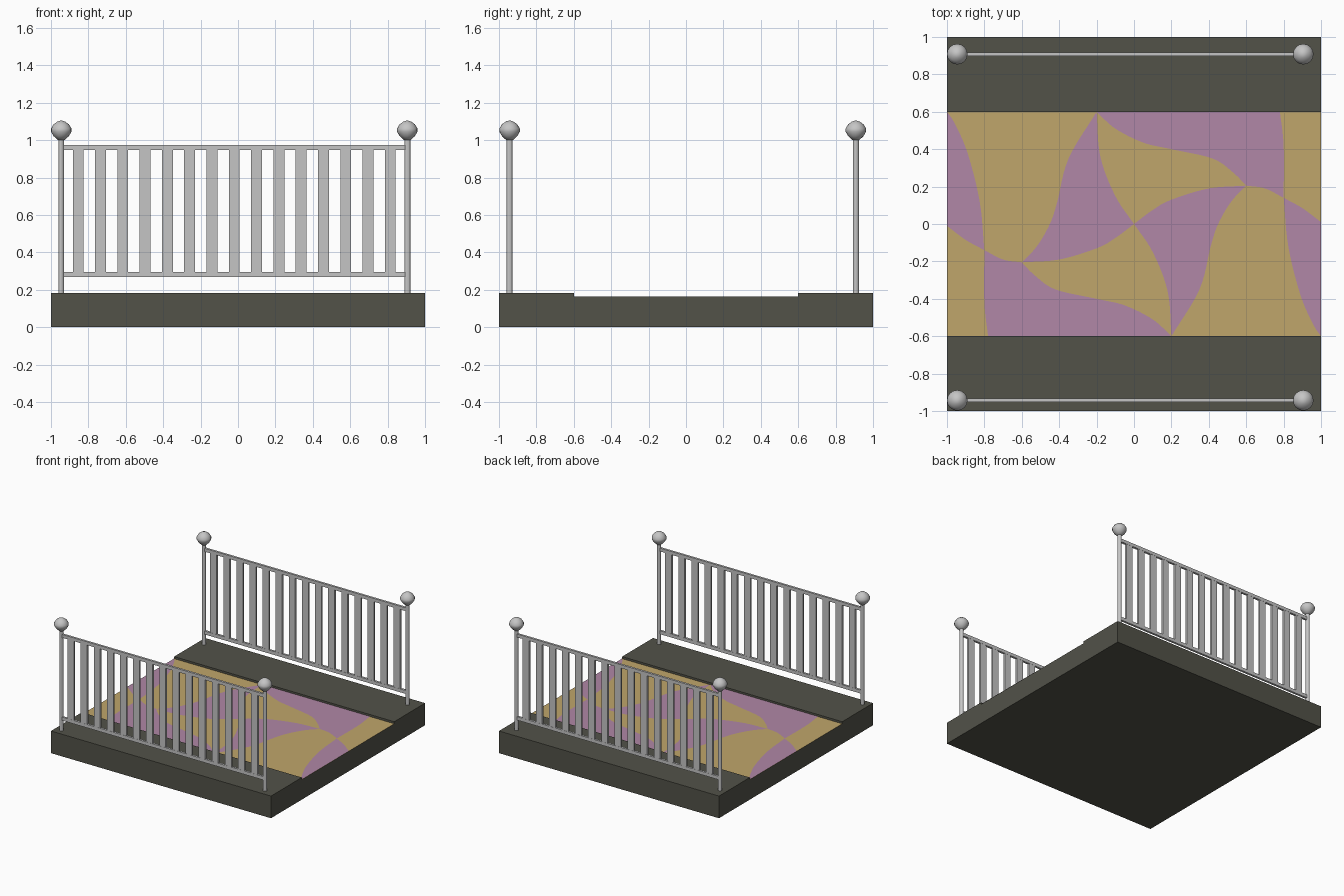
import bpy, bmesh, math
from mathutils import Vector

if "Cube" in bpy.data.objects:
    bpy.data.objects.remove(bpy.data.objects["Cube"])


def material(name, rgb):
    m = bpy.data.materials.new(name)
    m.diffuse_color = (*rgb, 1)
    m.use_nodes = True
    m.node_tree.nodes["Principled BSDF"].inputs["Base Color"].default_value = m.diffuse_color
    return m


STONE = material("dark stone", (0.085, 0.085, 0.066))
TAN = material("tan paving", (0.53, 0.38, 0.145))
MAUVE = material("mauve paving", (0.44, 0.245, 0.385))
METAL = material("grey metal", (0.56, 0.56, 0.56))


def add_object(name, bm, *mats):
    me = bpy.data.meshes.new(name)
    bm.to_mesh(me)
    bm.free()
    ob = bpy.data.objects.new(name, me)
    for m in mats:
        me.materials.append(m)
    bpy.context.collection.objects.link(ob)
    return ob


def add_box(bm, x0, x1, y0, y1, z0, z1):
    vs = bmesh.ops.create_cube(bm, size=1)["verts"]
    for v in vs:
        v.co = ((x0 + x1) / 2 + v.co.x * (x1 - x0),
                (y0 + y1) / 2 + v.co.y * (y1 - y0),
                (z0 + z1) / 2 + v.co.z * (z1 - z0))


def lathe(name, profile, x, y, n=16):
    bm = bmesh.new()
    vs = [bm.verts.new((x + r, y, z)) for r, z in profile]
    es = [bm.edges.new(p) for p in zip(vs, vs[1:])]
    bmesh.ops.spin(bm, geom=vs + es, cent=(x, y, 0), axis=(0, 0, 1),
                   angle=math.tau, steps=n, use_duplicate=False)
    bmesh.ops.remove_doubles(bm, verts=bm.verts, dist=1e-5)
    bmesh.ops.recalc_face_normals(bm, faces=bm.faces)
    for f in bm.faces:
        f.smooth = True
    return add_object(name, bm, METAL)


def smooth_path(pts, steps=6):
    # Catmull-Rom curve through the points
    p = [Vector(q) for q in pts]
    p = [2 * p[0] - p[1]] + p + [2 * p[-1] - p[-2]]
    out = []
    for a, b, c, d in zip(p, p[1:], p[2:], p[3:]):
        for i in range(steps):
            t = i / steps
            out.append(0.5 * (2 * b + (c - a) * t + (2 * a - 5 * b + 4 * c - d) * t * t
                              + (3 * b - a - 3 * c + d) * t ** 3))
    return out


# Base slab: stepped profile run along x, with the sunken walkway paved tan
TOP, WALK = 0.182, 0.165
bm = bmesh.new()
section = [(-1, 0), (1, 0), (1, TOP), (0.6, TOP), (0.6, WALK),
           (-0.6, WALK), (-0.6, TOP), (-1, TOP)]
face = bm.faces.new([bm.verts.new((-1, y, z)) for y, z in section])
ext = bmesh.ops.extrude_face_region(bm, geom=[face])["geom"]
bmesh.ops.translate(bm, vec=(2, 0, 0), verts=[g for g in ext if isinstance(g, bmesh.types.BMVert)])
bmesh.ops.recalc_face_normals(bm, faces=bm.faces)
for f in bm.faces:
    f.normal_update()
    if f.normal.z > 0.9 and f.calc_center_median().z < TOP - 0.005:
        f.material_index = 1
add_object("base", bm, STONE, TAN)

# Mauve swirls: each outline is a list of curves; repeated by a half turn
blade = [[(0, 0), (0.1, 0.075), (0.2, 0.13), (0.4, 0.19), (0.6, 0.205)],
         [(0.6, 0.205), (0.52, 0.12), (0.45, 0), (0.41, -0.12), (0.35, -0.35), (0.2, -0.6)],
         [(0.2, -0.6), (0.18, -0.36), (0.1, -0.15), (0, 0)]]
field = [[(-0.2, 0.6), (-0.1, 0.51), (0.05, 0.435), (0.2, 0.4), (0.42, 0.35), (0.53, 0.275), (0.6, 0.205)],
         [(0.6, 0.205), (0.7, 0.19), (0.8, 0.14)],
         [(0.8, 0.14), (0.8, 0.42), (0.78, 0.6)],
         [(0.78, 0.6), (-0.2, 0.6)]]
edge = [[(0.8, 0.14), (0.9, 0.085), (1, 0.01)],
        [(1, 0.01), (1, -0.6)],
        [(1, -0.6), (0.96, -0.54), (0.89, -0.38), (0.825, -0.12), (0.8, 0.14)]]
bm = bmesh.new()
for outline in (blade, field, edge):
    pts = [q for curve in outline for q in smooth_path(curve)]
    for s in (1, -1):
        f = bm.faces.new([bm.verts.new((s * q.x, s * q.y, WALK + 0.0015)) for q in pts])
        f.normal_update()
        if f.normal.z < 0:
            f.normal_flip()
add_object("paving_swirls", bm, MAUVE)

# Railings: posts with ball caps, two rails and fifteen flat bars on each side
X0, X1 = -0.945, 0.905
MID = (X0 + X1) / 2
for side, y in (("front", -0.943), ("back", 0.908)):
    for end, x in (("left", X0), ("right", X1)):
        post = lathe(f"{side}_{end}_post", [(0, TOP - 0.01), (0.016, TOP - 0.01), (0.016, 1.01), (0, 1.01)], x, y, 12)
        post.data.shade_flat()
        lathe(f"{side}_{end}_ball",
              [(0, 1.0), (0.02, 1.002), (0.041, 1.022), (0.055, 1.046), (0.055, 1.062),
               (0.041, 1.085), (0.02, 1.1), (0, 1.106)], x, y)
    bm = bmesh.new()
    for z0, z1 in ((0.268, 0.296), (0.948, 0.975)):
        add_box(bm, X0, X1, y - 0.009, y + 0.009, z0, z1)
    add_object(f"{side}_rails", bm, METAL)
    bm = bmesh.new()
    for i in range(15):
        x = MID + (i - 7) * 0.1192
        add_box(bm, x - 0.029, x + 0.029, y - 0.008, y + 0.008, 0.28, 0.96)
    add_object(f"{side}_bars", bm, METAL)
